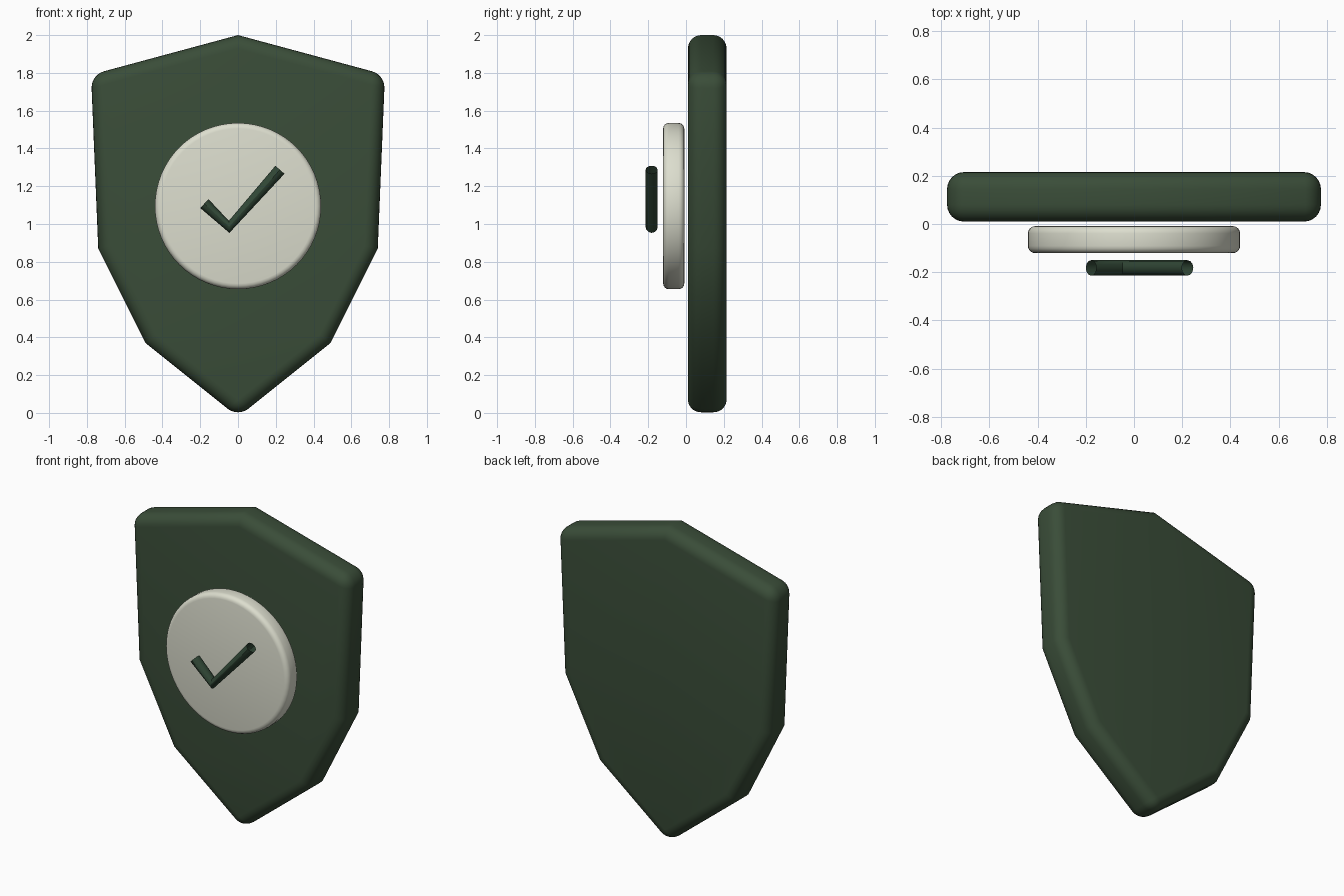
import bpy, math

if "Cube" in bpy.data.objects:
    bpy.data.objects.remove(bpy.data.objects["Cube"])


def material(name, rgb):
    m = bpy.data.materials.new(name)
    m.diffuse_color = (*rgb, 1)
    m.use_nodes = True
    m.node_tree.nodes["Principled BSDF"].inputs["Base Color"].default_value = m.diffuse_color
    return m


green = material("forest green", (0.042, 0.074, 0.040))
dark_green = material("deep green", (0.030, 0.062, 0.036))
cream = material("cream", (0.72, 0.73, 0.62))


def finish(obj, mat, bevel=0, segments=5):
    """Colour a part, round its sharp edges and smooth it."""
    obj.data.materials.append(mat)
    bpy.ops.object.select_all(action='DESELECT')
    obj.select_set(True)
    bpy.context.view_layer.objects.active = obj
    if bevel:
        mod = obj.modifiers.new("rounded edges", 'BEVEL')
        mod.width = bevel
        mod.segments = segments
        mod.limit_method = 'ANGLE'
        mod.angle_limit = math.radians(40)
        bpy.ops.object.modifier_apply(modifier=mod.name)
    bpy.ops.object.shade_smooth_by_angle(angle=math.radians(35))


# Shield body: mirrored outline extruded front to back
half = [(0.778, 1.79), (0.74, 0.87), (0.49, 0.37)]
outline = [(0, 2.0)] + half + [(0, -0.022)] + [(-x, z) for x, z in reversed(half)]
n = len(outline)
verts = [(x, y, z) for y in (0.01, 0.215) for x, z in outline]
faces = [list(range(n)), list(range(2 * n - 1, n - 1, -1))]
faces += [[i, i + n, (i + 1) % n + n, (i + 1) % n] for i in range(n)]
mesh = bpy.data.meshes.new("shield_body")
mesh.from_pydata(verts, [], faces)
shield = bpy.data.objects.new("shield_body", mesh)
bpy.context.collection.objects.link(shield)
finish(shield, green, 0.07, 6)

# Round badge floating in front of the shield
bpy.ops.mesh.primitive_cylinder_add(vertices=64, radius=0.44, depth=0.112,
                                    location=(0, -0.065, 1.095),
                                    rotation=(math.pi / 2, 0, 0))
badge = bpy.context.object
badge.name = "round_badge"
finish(badge, cream, 0.03, 4)

# Check mark: open tube along a bent path
curve = bpy.data.curves.new("check_mark", 'CURVE')
curve.dimensions = '3D'
curve.bevel_depth = 0.032
curve.bevel_resolution = 4
path = curve.splines.new('POLY')
path.points.add(2)
for p, (x, z) in zip(path.points, [(-0.178, 1.108), (-0.047, 0.985), (0.222, 1.287)]):
    p.co = (x, -0.182, z, 1)
check = bpy.data.objects.new("check_mark", curve)
bpy.context.collection.objects.link(check)
bpy.ops.object.select_all(action='DESELECT')
check.select_set(True)
bpy.context.view_layer.objects.active = check
bpy.ops.object.convert(target='MESH')
finish(bpy.context.object, dark_green)
